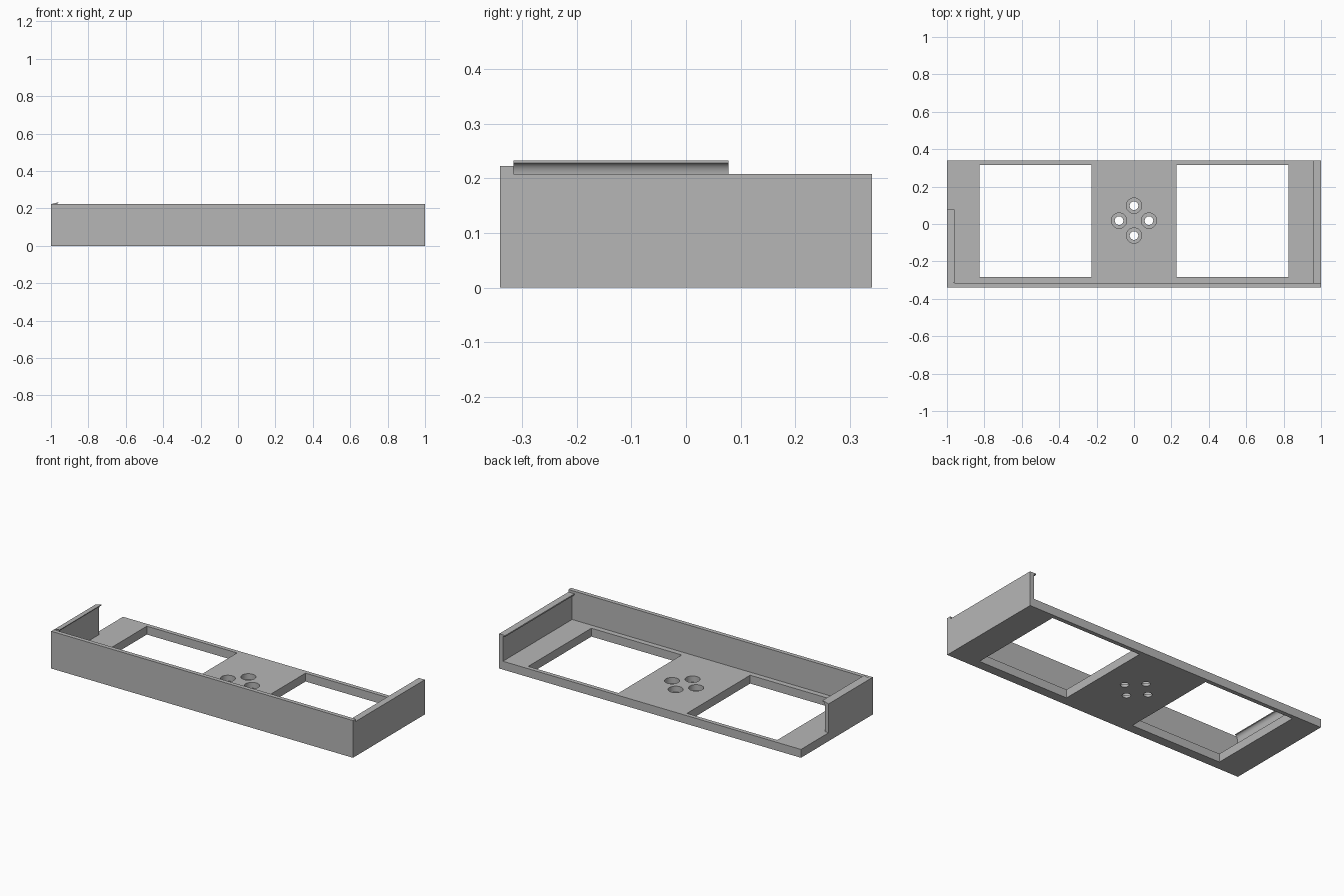
import bpy, bmesh, math

cube = bpy.data.objects.get("Cube")
if cube:
    bpy.data.objects.remove(cube, do_unlink=True)

grey = bpy.data.materials.new("plain grey")
grey.use_nodes = True
colour = (0.47, 0.47, 0.47, 1)
grey.diffuse_color = colour
grey.node_tree.nodes["Principled BSDF"].inputs["Base Color"].default_value = colour


def finish(name, bm):
    bmesh.ops.recalc_face_normals(bm, faces=bm.faces)
    mesh = bpy.data.meshes.new(name)
    bm.to_mesh(mesh)
    bm.free()
    mesh.materials.append(grey)
    ob = bpy.data.objects.new(name, mesh)
    bpy.context.collection.objects.link(ob)
    return ob


def box(name, x0, x1, y0, y1, z0, z1):
    bm = bmesh.new()
    bmesh.ops.create_cube(bm, size=1)
    for v in bm.verts:
        v.co = (x1 if v.co.x > 0 else x0, y1 if v.co.y > 0 else y0, z1 if v.co.z > 0 else z0)
    return finish(name, bm)


def cylinder(name, x, y, radius, z0, z1):
    bm = bmesh.new()
    bmesh.ops.create_cone(bm, cap_ends=True, segments=40, radius1=radius,
                          radius2=radius, depth=z1 - z0)
    bmesh.ops.translate(bm, vec=(x, y, (z0 + z1) / 2), verts=bm.verts)
    return finish(name, bm)


def extrude_y(name, profile, y0, y1):
    bm = bmesh.new()
    face = bm.faces.new([bm.verts.new((x, y0, z)) for x, z in profile])
    moved = bmesh.ops.extrude_face_region(bm, geom=[face])["geom"]
    bmesh.ops.translate(bm, vec=(0, y1 - y0, 0),
                        verts=[g for g in moved if isinstance(g, bmesh.types.BMVert)])
    return finish(name, bm)


def combine(target, tool, operation):
    mod = target.modifiers.new("combine", "BOOLEAN")
    mod.operation, mod.solver, mod.object = operation, "EXACT", tool
    bpy.context.view_layer.objects.active = target
    bpy.ops.object.modifier_apply(modifier=mod.name)
    bpy.data.objects.remove(tool, do_unlink=True)


def smooth(ob):
    bpy.ops.object.select_all(action="DESELECT")
    ob.select_set(True)
    bpy.context.view_layer.objects.active = ob
    bpy.ops.object.shade_smooth_by_angle(angle=math.radians(30))


DEPTH, FLOOR, WALL, WALL_TOP = 0.34, 0.05, 0.025, 0.2
INNER = -DEPTH + WALL

# Floor plate with front wall and two end walls, one of them short
tray = box("tray", -1, 1, -DEPTH, DEPTH, 0, FLOOR)
combine(tray, box("front_wall", -1, 1, -DEPTH, INNER, 0, 0.223), "UNION")
combine(tray, box("long_end", 1 - WALL, 1, -DEPTH, DEPTH, 0, WALL_TOP), "UNION")
combine(tray, box("short_end", -1, -1 + WALL, -DEPTH, 0.078, 0, WALL_TOP), "UNION")

# Two square windows in the floor
for side in (-1, 1):
    x0, x1 = sorted((side * 0.227, side * 0.825))
    combine(tray, box("window_cutter", x0, x1, -0.283, INNER * -1, -0.1, 0.1), "DIFFERENCE")

# Four counterbored screw holes
for i in range(4):
    angle = i * math.pi / 2
    x, y = 0.08 * math.cos(angle), 0.018 + 0.08 * math.sin(angle)
    combine(tray, cylinder("hole_cutter", x, y, 0.023, -0.1, 0.1), "DIFFERENCE")
    combine(tray, cylinder("bore_cutter", x, y, 0.041, 0.015, 0.1), "DIFFERENCE")

# Merge coplanar faces
bm = bmesh.new()
bm.from_mesh(tray.data)
bmesh.ops.remove_doubles(bm, verts=bm.verts, dist=0.00001)
bmesh.ops.dissolve_limit(bm, angle_limit=math.radians(1), verts=bm.verts, edges=bm.edges)
bm.to_mesh(tray.data)
bm.free()
smooth(tray)

# Flat lip along the long end wall
box("long_end_lip", 0.96, 1, INNER, DEPTH, WALL_TOP, 0.208)

# Hooked lip with a hollow inner curve on the short end wall
curve = [(-0.96 - 0.015 * math.cos(t), 0.205 + 0.023 * math.sin(t))
         for t in (math.pi / 2 * i / 10 for i in range(11))]
hook = [(-1, WALL_TOP), (-1 + WALL, WALL_TOP)] + curve + [(-0.96, 0.233), (-1, 0.223)]
smooth(extrude_y("short_end_lip", hook, INNER, 0.078))
